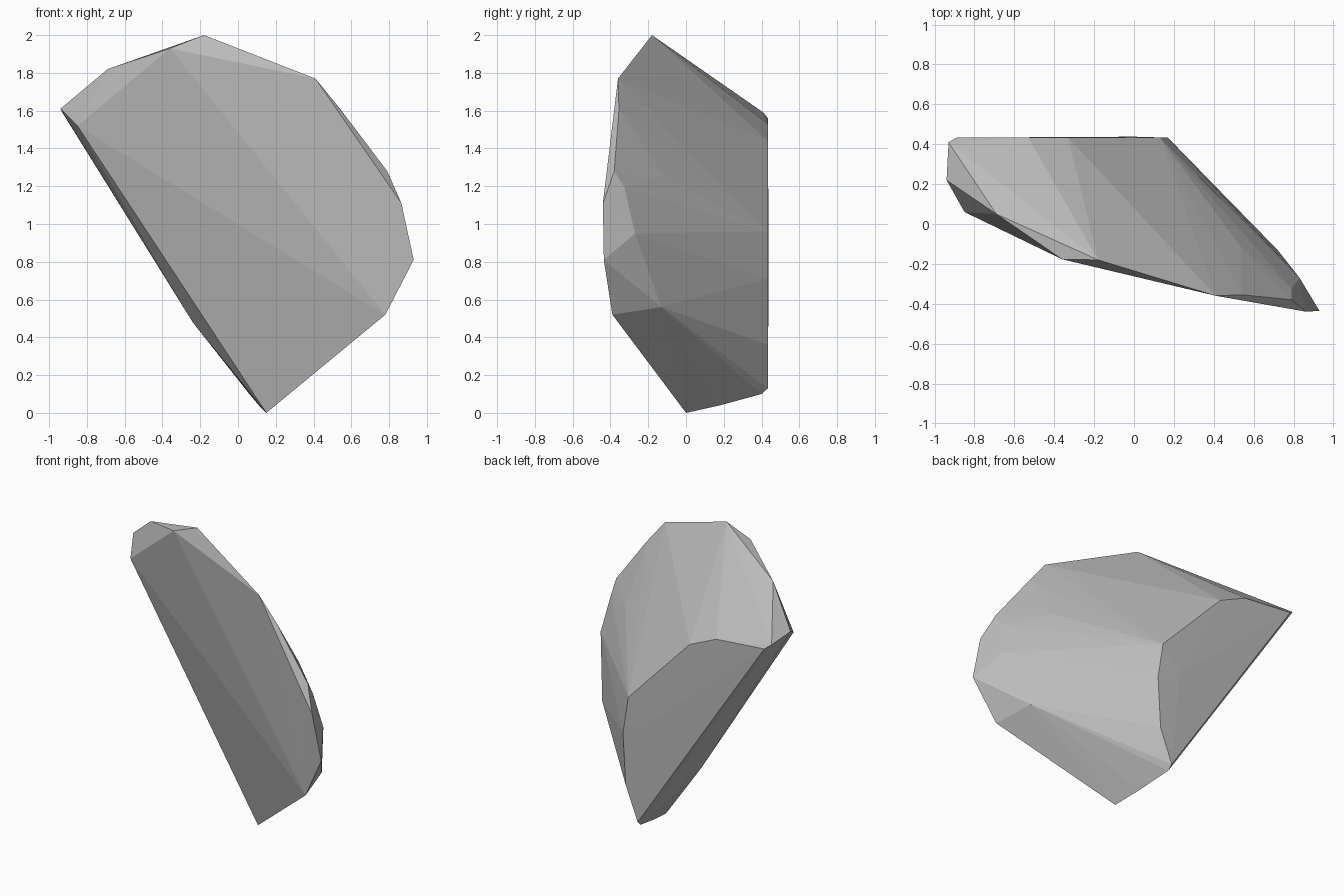
import bpy, bmesh

if "Cube" in bpy.data.objects:
    bpy.data.objects.remove(bpy.data.objects["Cube"])

# Flat stone colour
stone = bpy.data.materials.new("stone grey")
stone.diffuse_color = (0.5, 0.5, 0.5, 1)
stone.use_nodes = True
stone.node_tree.nodes["Principled BSDF"].inputs["Base Color"].default_value = stone.diffuse_color

# Corners of the faceted slab, grouped by region
front_face = [(0.15, 0, 0), (0.78, -0.39, 0.52), (0.41, -0.36, 1.77),
              (-0.36, -0.177, 1.93), (-0.85, 0.06, 1.52)]
crest = [(-0.18, -0.18, 2.0), (-0.69, 0.05, 1.82), (-0.94, 0.22, 1.61),
         (-0.93, 0.41, 1.59)]
right_rim = [(0.93, -0.435, 0.81), (0.865, -0.44, 1.11), (0.79, -0.38, 1.28),
             (0.54, -0.355, 1.61), (0.79, -0.325, 1.19), (0.54, -0.12, 1.26),
             (0.83, -0.27, 0.95), (0.72, -0.13, 0.56)]
left_foot = [(-0.24, 0.18, 0.48), (0.11, 0.18, 0.04), (0.06, 0.40, 0.10)]
# Nearly flat back panel, outlined in x and z
back_panel = [(-0.89, 1.56), (-0.53, 1.53), (-0.33, 1.44), (0.13, 0.96),
              (0.17, 0.71), (0.15, 0.36), (0.06, 0.13)]
corners = front_face + crest + right_rim + left_foot
corners += [(x, 0.433, z) for x, z in back_panel]
corners.append((0.0, 0.438, 0.80))

# Wrap the corners in a convex skin
bm = bmesh.new()
for c in corners:
    bm.verts.new(c)
hull = bmesh.ops.convex_hull(bm, input=bm.verts[:])
loose = [v for v in bm.verts if not v.link_faces]
bmesh.ops.delete(bm, geom=loose, context='VERTS')
bmesh.ops.recalc_face_normals(bm, faces=bm.faces[:])

mesh = bpy.data.meshes.new("rock_slab")
bm.to_mesh(mesh)
bm.free()
mesh.materials.append(stone)
mesh.shade_flat()
rock = bpy.data.objects.new("rock_slab", mesh)
bpy.context.collection.objects.link(rock)
